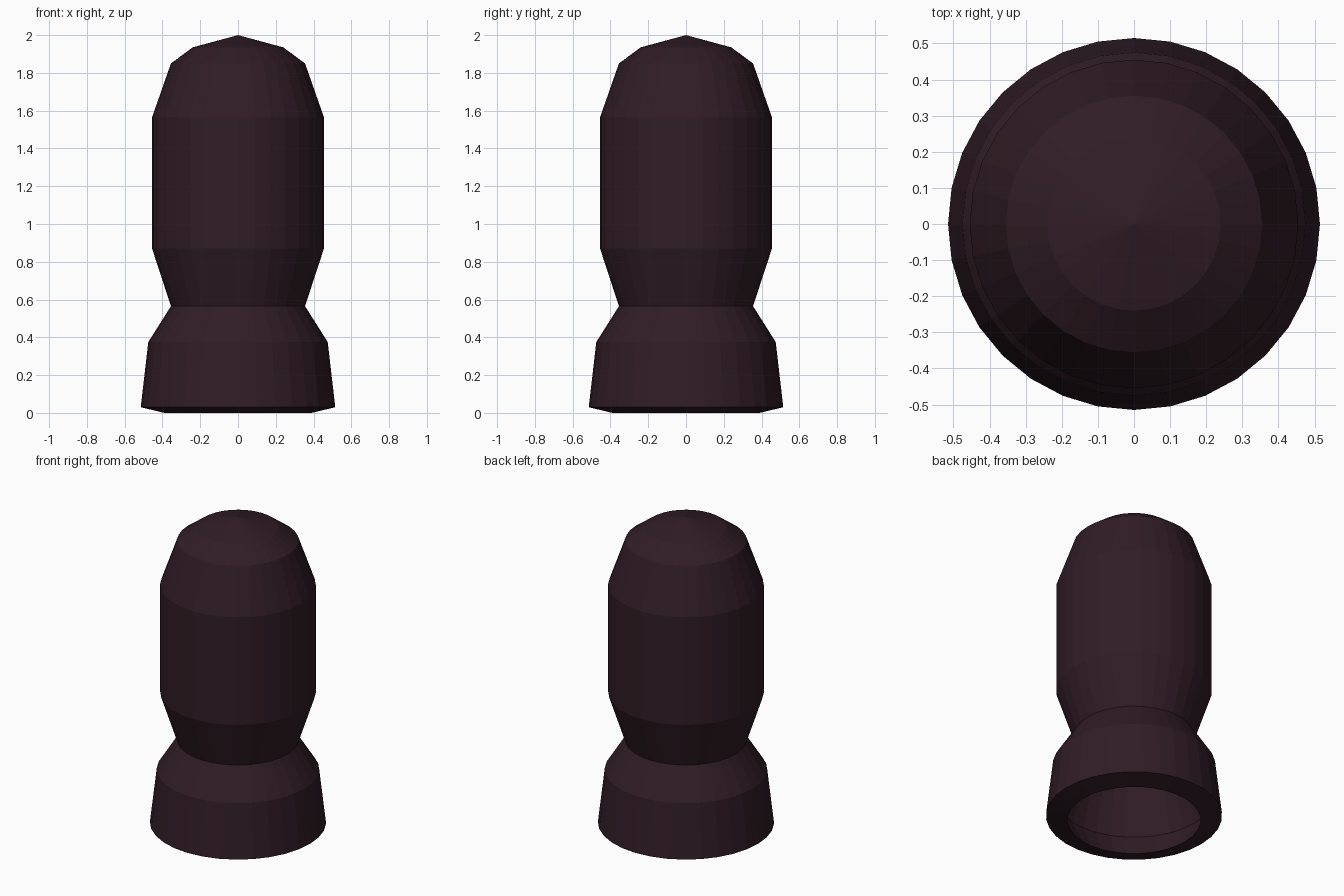
import bpy, bmesh, math

if "Cube" in bpy.data.objects:
    bpy.data.objects.remove(bpy.data.objects["Cube"])

SIDES = 32

# Radius / height profile: outer skin from the tip down, round the rim, then the hollow inside
profile = [
    (0, 2.0), (0.24, 1.935), (0.355, 1.85), (0.455, 1.565), (0.455, 0.87),
    (0.355, 0.565), (0.475, 0.375), (0.515, 0.03), (0.39, 0.0),
    (0.46, 0.15), (0.33, 0.56), (0.40, 0.88), (0.40, 1.55), (0.30, 1.80), (0, 1.90),
]


def lathe(name, points, sides):
    """Spin a profile round z into a flat-faced object."""
    bm = bmesh.new()
    verts = [bm.verts.new((r, 0, z)) for r, z in points]
    edges = [bm.edges.new(pair) for pair in zip(verts, verts[1:])]
    bmesh.ops.spin(bm, geom=verts + edges, cent=(0, 0, 0), axis=(0, 0, 1),
                   angle=math.tau, steps=sides, use_merge=True)
    bmesh.ops.remove_doubles(bm, verts=bm.verts, dist=0.0005)
    bmesh.ops.recalc_face_normals(bm, faces=bm.faces)
    mesh = bpy.data.meshes.new(name)
    bm.to_mesh(mesh)
    bm.free()
    obj = bpy.data.objects.new(name, mesh)
    bpy.context.collection.objects.link(obj)
    return obj


# Hollow domed plug with flared foot
plug = lathe("domed_plug", profile, SIDES)
mat = bpy.data.materials.new("dark_plum")
mat.diffuse_color = (0.03, 0.012, 0.019, 1)
mat.use_nodes = True
mat.node_tree.nodes["Principled BSDF"].inputs["Base Color"].default_value = mat.diffuse_color
plug.data.materials.append(mat)
